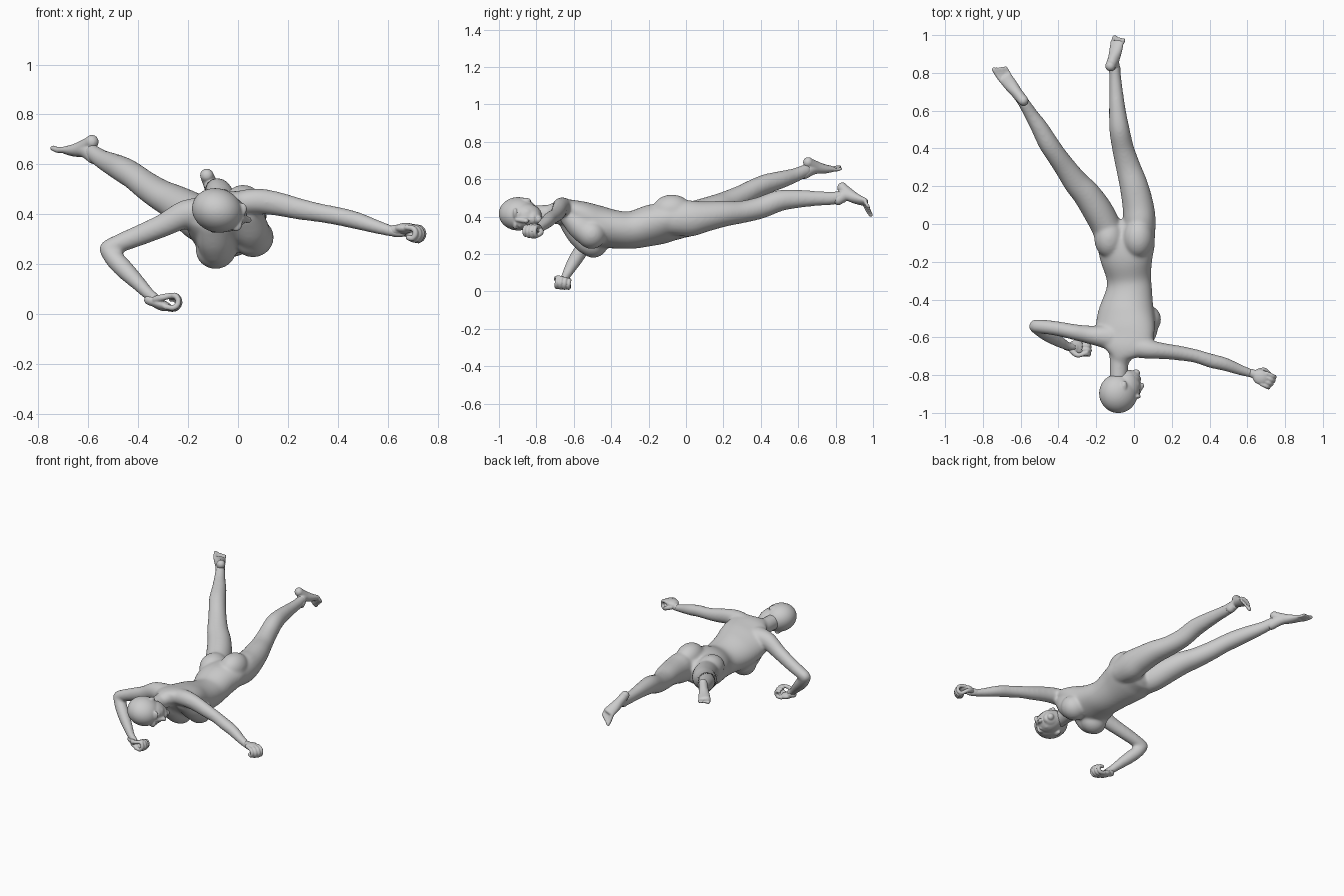
import bpy, bmesh, math
from mathutils import Vector as V, Matrix

ROLL = math.radians(15)
SIDE = V((math.cos(ROLL), 0, math.sin(ROLL)))
BACK = V((-math.sin(ROLL), 0, math.cos(ROLL)))
UP = V((0, 0, 1))


def catmull(p, i, t):
    a, b, c, d = p[max(i - 1, 0)], p[i], p[i + 1], p[min(i + 2, len(p) - 1)]
    return [0.5 * (2*q + (r - o)*t + (2*o - 5*q + 4*r - s)*t*t + (3*q - o - 3*r + s)*t**3)
            for o, q, r, s in zip(a, b, c, d)]


def tube(bm, pts, ref=UP, n=20, steps=4):
    """Elliptical tube through (x, y, z, half width, half height), rounded ends."""
    rows = [catmull(pts, i, k / steps) for i in range(len(pts) - 1) for k in range(steps)]
    rows.append(list(pts[-1]))
    for end, inner in ((0, 1), (-1, -2)):
        d = (V(rows[end][:3]) - V(rows[inner][:3])).normalized()
        base, new = list(rows[end]), []
        r = min(base[3], base[4])
        for f, s in ((0.5, 0.87), (0.85, 0.5)):
            new.append(list(V(base[:3]) + d * r * f) + [base[3] * s, base[4] * s])
        rows = new[::-1] + rows if end == 0 else rows + new
    rings = []
    for i, r in enumerate(rows):
        t = (V(rows[min(i + 1, len(rows) - 1)][:3]) - V(rows[max(i - 1, 0)][:3])).normalized()
        s = t.cross(ref).normalized()
        u = s.cross(t)
        rings.append([bm.verts.new(V(r[:3]) + s * r[3] * math.cos(a) + u * r[4] * math.sin(a))
                      for a in (2 * math.pi * k / n for k in range(n))])
    for p, q in zip(rings, rings[1:]):
        for k in range(n):
            bm.faces.new((p[k], p[(k + 1) % n], q[(k + 1) % n], q[k]))
    bm.faces.new(rings[0][::-1])
    bm.faces.new(rings[-1])


def ball(bm, c, r, axes=(V((1, 0, 0)), V((0, 1, 0)), UP)):
    m = Matrix([a * k for a, k in zip(axes, r)]).transposed().to_4x4()
    bmesh.ops.create_icosphere(bm, subdivisions=4, radius=1, matrix=Matrix.Translation(c) @ m)


def finish(bm, name, voxel, smooth):
    """Fuse overlapping parts into one smooth skin."""
    bmesh.ops.recalc_face_normals(bm, faces=bm.faces)
    me = bpy.data.meshes.new(name)
    bm.to_mesh(me)
    bm.free()
    ob = bpy.data.objects.new(name, me)
    bpy.context.collection.objects.link(ob)
    m = ob.modifiers.new("fuse", 'REMESH')
    m.mode, m.voxel_size, m.use_smooth_shade = 'VOXEL', voxel, True
    m = ob.modifiers.new("soften", 'SMOOTH')
    m.factor, m.iterations = 0.5, smooth


# torso
bm = bmesh.new()
tube(bm, [(-.07, -.70, .425, .06, .05), (-.06, -.65, .43, .14, .056), (-.05, -.58, .395, .162, .087),
          (-.042, -.48, .35, .153, .108), (-.026, -.36, .33, .125, .099), (-.028, -.28, .33, .12, .1),
          (-.04, -.18, .355, .142, .108), (-.043, -.1, .365, .158, .1), (-.045, -.05, .365, .15, .085)],
     ref=BACK, n=32)
# chest, sloping up to the collar
for (x, y, z), (x2, z2) in (((.062, -.505, .305), (.04, .395)), ((-.088, -.495, .258), (-.1, .36))):
    ball(bm, V((x, y, z)), (.082, .078, .078), (SIDE, V((0, 1, 0)), BACK))
    tube(bm, [(x2, -.625, z2, .06, .05), ((x + x2) / 2, -.57, (z + z2) / 2 - .005, .072, .066),
              (x, -.52, z + .005, .07, .072)], ref=BACK)
for s in (-1, 1):
    ball(bm, V((-.045, -.075, .38)) + SIDE * s * .079 + BACK * .035, (.08, .105, .084), (SIDE, V((0, 1, 0)), BACK))
# neck
tube(bm, [(-.075, -.64, .41, .066, .055), (-.078, -.71, .412, .052, .051), (-.082, -.83, .412, .047, .05)])
# straight leg
tube(bm, [(.033, -.08, .385, .078, .085), (.029, .02, .39, .086, .097), (.021, .1, .40, .083, .083),
          (0, .2, .415, .076, .07), (-.03, .3, .425, .066, .06), (-.058, .4, .448, .058, .059),
          (-.077, .5, .485, .054, .057), (-.088, .6, .495, .045, .049), (-.095, .7, .497, .037, .04),
          (-.1, .78, .498, .032, .036), (-.105, .84, .505, .03, .034)])
# raised leg
tube(bm, [(-.122, -.08, .365, .078, .085), (-.154, 0, .38, .08, .091), (-.198, .08, .412, .08, .083),
          (-.253, .16, .447, .074, .071), (-.307, .22, .475, .067, .063), (-.365, .3, .512, .058, .058),
          (-.415, .37, .55, .054, .054), (-.455, .43, .575, .053, .053), (-.5, .51, .598, .046, .047),
          (-.545, .58, .62, .037, .039), (-.585, .645, .648, .031, .034)])
# bent arm
tube(bm, [(-.12, -.6, .41, .068, .06), (-.21, -.59, .40, .052, .057), (-.3, -.575, .355, .043, .047),
          (-.4, -.555, .313, .039, .042), (-.47, -.545, .285, .038, .038), (-.52, -.54, .264, .036, .035)])
tube(bm, [(-.523, -.54, .26, .036, .034), (-.495, -.56, .22, .038, .039), (-.45, -.59, .173, .038, .038),
          (-.4, -.62, .123, .032, .031), (-.355, -.645, .077, .024, .025), (-.325, -.652, .055, .022, .024)])
# outstretched arm
tube(bm, [(-.01, -.645, .44, .06, .05), (.07, -.662, .452, .052, .052), (.15, -.672, .443, .043, .049),
          (.25, -.685, .42, .039, .043), (.33, -.70, .405, .036, .038), (.41, -.725, .39, .038, .037),
          (.48, -.742, .373, .036, .035), (.57, -.775, .345, .028, .027), (.635, -.795, .328, .022, .022),
          (.66, -.805, .33, .022, .024)])
finish(bm, "body", .007, 22)

# head, turned towards +x
F = V((math.cos(.3), 0, -math.sin(.3)))
U = V((0, -1, 0))
S = U.cross(F)
H = V((-.083, -.897, .415))
AX = (F, U, S)


def at(f, u, s=0):
    return H + F * f + U * u + S * s


bm = bmesh.new()
ball(bm, at(0, 0), (.103, .104, .088), AX)
ball(bm, at(.045, -.035), (.074, .092, .071), AX)
ball(bm, at(.062, -.075), (.058, .049, .05), AX)
ball(bm, at(.098, -.108), (.022, .02, .022), AX)
tube(bm, [(*at(.106, .01), .01, .01), (*at(.12, -.02), .011, .012), (*at(.13, -.043), .015, .014)], ref=S, n=12)
for k, r in ((-.07, .009), (-.082, .01)):
    ball(bm, at(.111, k), (.014, r * .8, .024), AX)
for s in (-1, 1):
    ball(bm, at(.092, .016, s * .03), (.022, .012, .03), AX)
    ball(bm, at(.098, -.007, s * .031), (.014, .008, .016), AX)
    ball(bm, at(.078, -.045, s * .032), (.03, .034, .026), AX)
    ball(bm, at(.008, -.04, s * .078), (.016, .029, .013), AX)
finish(bm, "head", .005, 7)


def hand(name, wrist, d, n, thumb):
    """Loosely closed hand: d along the palm, n out of the palm, thumb = +-1."""
    d = V(d).normalized()
    n = (V(n) - d * V(n).dot(d)).normalized()
    s = d.cross(n) * thumb
    w = V(wrist)
    P = lambda a, b, c: w + d * a + s * b + n * c
    bm = bmesh.new()
    ball(bm, P(.035, 0, -.008), (.044, .04, .021), (d, s, n))
    tube(bm, [(*P(-.02, 0, 0), .022, .022), (*P(.03, 0, -.004), .028, .021)], ref=n)
    for i in range(4):
        b, k = (1.5 - i) * .021, (1, 1.06, 1, .85)[i]
        prof = [(.055, -.012), (.088, -.006), (.1, .018), (.085, .04), (.062, .036)]
        tube(bm, [(*P(.055 + (a - .055) * k, b, c * k), .0118, .0118) for a, c in prof], ref=s, n=10)
    tube(bm, [(*P(a, b, c), r, r) for a, b, c, r in
              ((.01, .022, .006, .016), (.035, .042, .02, .014), (.062, .036, .036, .012), (.08, .024, .046, .01))],
         ref=d, n=10)
    finish(bm, name, .004, 3)


hand("outstretched_hand", (.64, -.797, .335), (.88, -.4, .03), (0, 0, -1), 1)
hand("bent_hand", (-.337, -.65, .052), (1, -.12, -.3), (.3, .1, 1), 1)


def foot(name, ankle, heel, ball_, tip, big):
    """Foot with five toes; big = +-1 picks the side of the big toe."""
    A, h, b, t = map(V, (ankle, heel, ball_, tip))
    ax = (b - h).normalized()
    up = (A - h - ax * (A - h).dot(ax)).normalized()
    s = ax.cross(up) * big
    bm = bmesh.new()
    tube(bm, [(*h, .027, .026), (*(h.lerp(b, .35) + up * .013), .03, .033),
              (*(h.lerp(b, .7) + up * .01), .035, .026), (*b, .037, .018)], ref=up)
    tube(bm, [(*(A + up * .015), .029, .031), (*(h.lerp(b, .28) + up * .024), .029, .032),
              (*(h.lerp(b, .75) + up * .013), .03, .019)], ref=ax + up)
    ball(bm, h, (.027, .028, .027), (ax, up, s))
    for i in range(5):
        q = s * (.027 - .0142 * i)
        e = b.lerp(t, 1 - .1 * i)
        r = .0125 if i == 0 else .0092
        tube(bm, [(*(b + q * .95), r, r), (*(b.lerp(e, .5) + q + up * .004), r, r), (*(e + q), r, r * .9)],
             ref=up, n=10)
    finish(bm, name, .004, 4)


foot("straight_foot", (-.103, .82, .502), (-.125, .836, .555), (-.09, .957, .478), (-.078, .988, .42), 1)
foot("raised_foot", (-.578, .635, .645), (-.586, .653, .69), (-.68, .772, .655), (-.72, .835, .662), 1)
